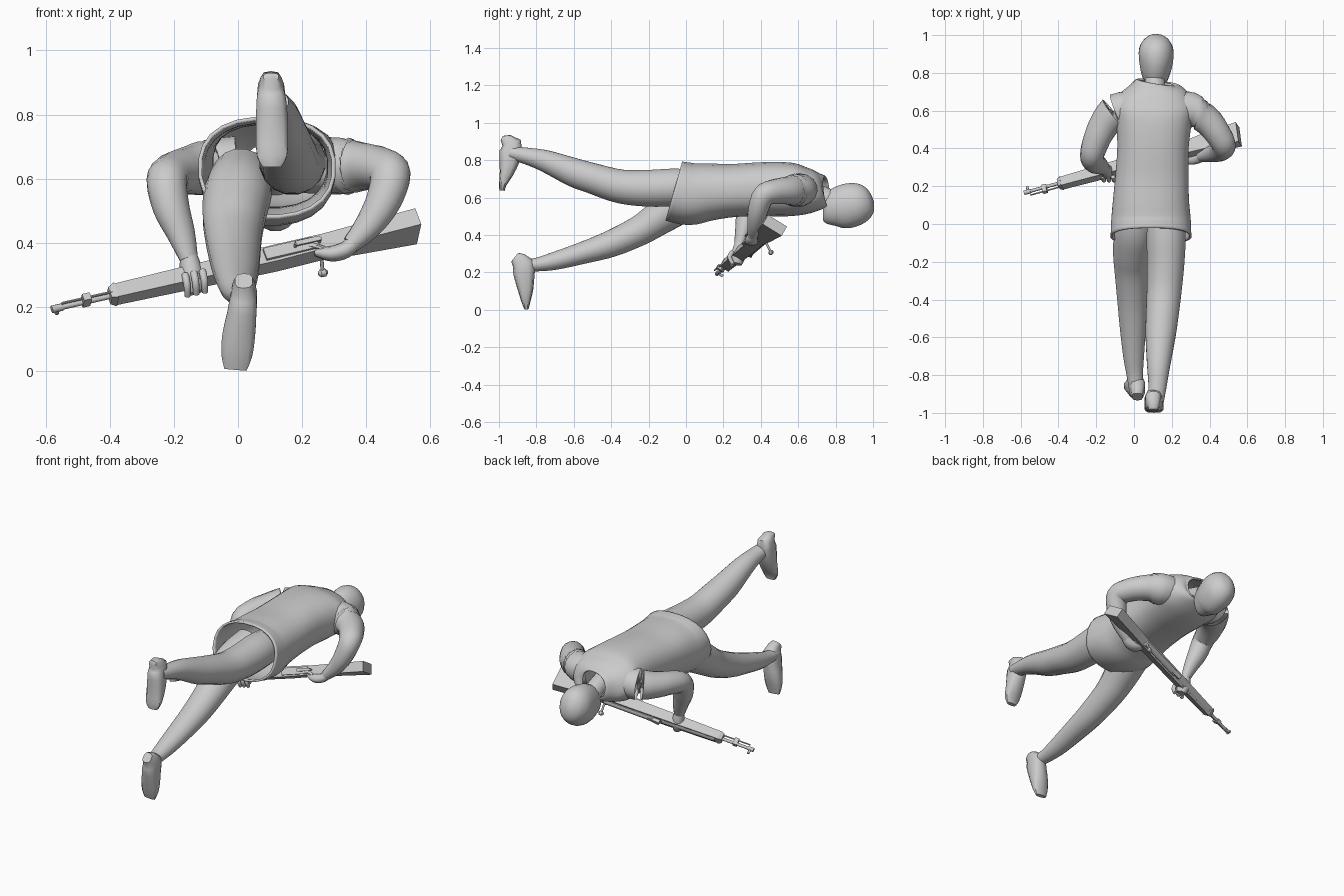
import bpy, bmesh, math
from mathutils import Vector

grey = bpy.data.materials.new("plain grey")
grey.diffuse_color = (0.6, 0.6, 0.6, 1)


def catmull(a, b, c, d, t):
    return 0.5 * (2 * b + (c - a) * t + (2 * a - 5 * b + 4 * c - d) * t * t
                  + (3 * b - a - 3 * c + d) * t ** 3)


def loft(name, rings, ref=(0, 0, 1), sides=16, steps=4, power=1.0, caps=True, angle=50, wall=0):
    """Skin rings of (x, y, z, half width, half height, lean) along their path."""
    rings = [tuple(r) + (0,) * (6 - len(r)) for r in rings]
    pts = []
    for i in range(len(rings) - 1):
        q = [rings[max(i - 1, 0)], rings[i], rings[i + 1], rings[min(i + 2, len(rings) - 1)]]
        for s in range(steps):
            pts.append([catmull(*[k[j] for k in q], s / steps) for j in range(6)])
    pts.append(list(rings[-1]))
    bm = bmesh.new()
    ref = Vector(ref)
    loops = []
    for i, p in enumerate(pts):
        along = (Vector(pts[min(i + 1, len(pts) - 1)][:3]) - Vector(pts[max(i - 1, 0)][:3])).normalized()
        side = along.cross(ref).normalized()
        up = side.cross(along)
        loop = []
        for k in range(sides):
            a = 2 * math.pi * (k + 0.5) / sides
            c, s = math.cos(a), math.sin(a)
            if sides == 4:
                c, s = c * math.sqrt(2), s * math.sqrt(2)
            c = math.copysign(abs(c) ** power, c)
            s = math.copysign(abs(s) ** power, s)
            loop.append(bm.verts.new(Vector(p[:3]) + side * c * p[3] + up * s * p[4]
                                     + along * s * p[4] * p[5]))
        loops.append(loop)
    for l0, l1 in zip(loops, loops[1:]):
        for k in range(sides):
            n = (k + 1) % sides
            bm.faces.new((l0[k], l0[n], l1[n], l1[k]))
    if caps:
        bm.faces.new(loops[0][::-1])
        bm.faces.new(loops[-1])
    bmesh.ops.recalc_face_normals(bm, faces=bm.faces)
    me = bpy.data.meshes.new(name)
    bm.to_mesh(me)
    bm.free()
    ob = bpy.data.objects.new(name, me)
    bpy.context.collection.objects.link(ob)
    me.materials.append(grey)
    bpy.ops.object.select_all(action='DESELECT')
    ob.select_set(True)
    bpy.context.view_layer.objects.active = ob
    bpy.ops.object.shade_smooth_by_angle(angle=math.radians(angle))
    if wall:
        mod = ob.modifiers.new("cloth", 'SOLIDIFY')
        mod.thickness, mod.offset = wall, -1
    return ob


# Jacket: open hem at the hips, open leaning collar at the neck
loft("jacket", [
    (.09, -.065, .635, .215, .165, .06), (.09, .02, .62, .212, .168), (.09, .12, .63, .203, .155),
    (.095, .25, .638, .195, .143), (.1, .4, .645, .19, .145), (.105, .53, .645, .2, .146, -.05),
    (.108, .62, .645, .21, .135, -.15), (.11, .69, .645, .18, .11, -.3),
    (.11, .735, .64, .125, .085, -.45), (.112, .752, .635, .095, .07, -.5)],
    sides=24, power=.85, caps=False, wall=.012)

# Head and neck
loft("neck", [(.11, .64, .63, .06, .06), (.11, .72, .61, .055, .055), (.113, .8, .57, .055, .06)])
loft("head", [
    (.115, .732, .525, .03, .045), (.115, .75, .527, .056, .075), (.115, .8, .543, .077, .107),
    (.117, .86, .555, .09, .12), (.117, .92, .569, .092, .113), (.116, .965, .58, .073, .09),
    (.115, .99, .587, .043, .055), (.115, 1.0, .59, .012, .016)], sides=20)

# Legs: one kicked up behind, one reaching down
loft("raised_leg", [
    (.17, .12, .655, .09, .09), (.17, -.05, .655, .105, .102), (.168, -.2, .65, .101, .1),
    (.16, -.35, .66, .094, .092), (.148, -.5, .703, .087, .083), (.14, -.6, .735, .08, .078),
    (.13, -.75, .795, .062, .06), (.125, -.85, .822, .05, .046), (.115, -.94, .84, .043, .036)])
loft("lowered_leg", [
    (.01, .1, .61, .09, .09), (.0, -.03, .56, .106, .1), (-.012, -.15, .487, .1, .092),
    (-.014, -.25, .423, .09, .082), (-.01, -.4, .354, .08, .073), (-.006, -.55, .305, .07, .06),
    (-.002, -.7, .262, .056, .049), (.004, -.8, .242, .044, .037), (.012, -.89, .235, .036, .03)])

# Feet, soles turned backward
loft("raised_foot", [
    (.103, -.985, .918, .024, .013), (.103, -.937, .885, .042, .058), (.105, -.942, .81, .05, .056),
    (.106, -.96, .73, .052, .037), (.106, -.98, .67, .048, .02), (.106, -.983, .637, .03, .014)],
    ref=(0, 1, 0), sides=10, steps=2, power=.7)
loft("lowered_foot", [
    (.018, -.915, .282, .028, .03), (.018, -.872, .24, .042, .06), (.012, -.865, .18, .047, .055),
    (.002, -.858, .11, .053, .042), (-.004, -.856, .05, .05, .026), (-.008, -.853, .005, .036, .012)],
    ref=(0, 1, 0), sides=10, steps=2, power=.7)

# Sleeves
loft("support_sleeve", [
    (.0, .6, .645, .09, .1), (-.09, .595, .635, .088, .098), (-.155, .53, .625, .075, .082),
    (-.2, .44, .615, .067, .072), (-.222, .36, .59, .062, .064), (-.208, .325, .51, .055, .058),
    (-.178, .305, .43, .041, .046), (-.153, .285, .35, .026, .03)], ref=(.8, .5, .1))
loft("trigger_sleeve", [
    (.21, .6, .645, .09, .1), (.3, .6, .64, .088, .098), (.385, .55, .638, .075, .08),
    (.445, .475, .632, .067, .07), (.475, .415, .61, .06, .064), (.453, .385, .53, .053, .056),
    (.407, .37, .455, .042, .045), (.352, .357, .395, .027, .029)], ref=(-.8, .5, .1))

# Hands and fingers
loft("support_hand", [
    (-.155, .287, .365, .024, .026), (-.148, .283, .325, .034, .034), (-.14, .277, .28, .04, .036),
    (-.13, .27, .245, .028, .024)], ref=(1, 0, 0), sides=10, steps=3)
for i in range(3):
    x = -.165 + .027 * i
    loft("support_finger", [(x, .25, .3 + .006 * i, .013, .012), (x + .006, .232, .272 + .006 * i, .013, .012),
                            (x + .008, .25, .235 + .006 * i, .011, .01)], ref=(1, 0, 0), sides=8, steps=2)
loft("trigger_hand", [
    (.37, .361, .41, .024, .024), (.335, .35, .378, .032, .026), (.29, .35, .366, .037, .024),
    (.245, .36, .372, .027, .015)], sides=10, steps=3)
loft("trigger_finger", [(.27, .345, .38, .012, .01), (.23, .345, .393, .011, .009),
                        (.198, .357, .388, .009, .008)], sides=8, steps=2)
loft("trigger_thumb", [(.31, .375, .385, .014, .012), (.285, .405, .37, .012, .01),
                       (.25, .425, .355, .009, .008)], sides=8, steps=2)

# Rifle frame: distance along the barrel, height and sideways offset
START = Vector((-.58, .162, .195))
AXIS = Vector((1.135, .313, .257))
LENGTH = AXIS.length
AXIS.normalize()
UP = Vector((0, .87, -.49))
UP = (UP - AXIS * UP.dot(AXIS)).normalized()
SIDE = AXIS.cross(UP)


def at(t, u=0.0, s=0.0):
    return tuple(START + AXIS * t + UP * u + SIDE * s)


def rail(name, stations, sides=4):
    """Straight rifle part from (along, up, side, half width, half height)."""
    loft(name, [at(*st[:3]) + tuple(st[3:]) for st in stations], ref=UP, sides=sides,
         steps=1, angle=40)


def post(name, t, u0, u1, r, s0=0.0, s1=0.0):
    """Small upright rod standing off the rifle."""
    loft(name, [at(t, u0, s0) + (r, r), at(t, u1, s1) + (r, r)], ref=AXIS, sides=8, steps=1)


rail("stock", [(.205, 0, 0, .024, .026), (.5, 0, 0, .027, .031), (.74, 0, 0, .029, .034),
               (.9, -.004, 0, .026, .036), (1.0, 0, 0, .028, .045), (LENGTH, 0, 0, .03, .06)])
rail("barrel", [(0, .004, 0, .009, .009), (.3, .004, 0, .009, .009)], 10)
rail("muzzle_ring", [(0, .004, 0, .012, .012), (.035, .004, 0, .012, .012)], 10)
rail("cleaning_rod", [(.03, -.02, 0, .004, .004), (.25, -.02, 0, .004, .004)], 8)
rail("barrel_band", [(.1, -.006, 0, .012, .022), (.125, -.006, 0, .012, .022)])
rail("stock_cap", [(.19, 0, 0, .019, .021), (.21, 0, 0, .027, .029)])
rail("hand_guard", [(.23, .022, 0, .018, .012), (.55, .028, 0, .018, .012)], 8)
rail("receiver", [(.6, .033, 0, .02, .016), (.9, .033, 0, .018, .014)], 10)
rail("rear_sight", [(.56, .042, 0, .012, .012), (.63, .04, 0, .012, .006)])
rail("magazine_plate", [(.7, -.036, 0, .02, .008), (.86, -.038, 0, .02, .008)])
rail("guard_bow", [(.8, -.062, 0, .008, .003), (.88, -.062, 0, .008, .003)])
post("front_sight", .02, .004, .036, .007)
post("guard_front", .8, -.03, -.063, .005)
post("guard_rear", .88, -.03, -.063, .005)
post("trigger", .845, -.03, -.055, .003)

# Bolt handle with a knob, on the low side of the rifle
low = 1 if SIDE.z < 0 else -1
post("bolt_handle", .895, .035, .09, .006, 0, low * .036)
rail("bolt_knob", [(.88, .092, low * .038, .005, .005), (.888, .092, low * .038, .013, .013),
                   (.903, .092, low * .038, .013, .013), (.911, .092, low * .038, .005, .005)], 10)
